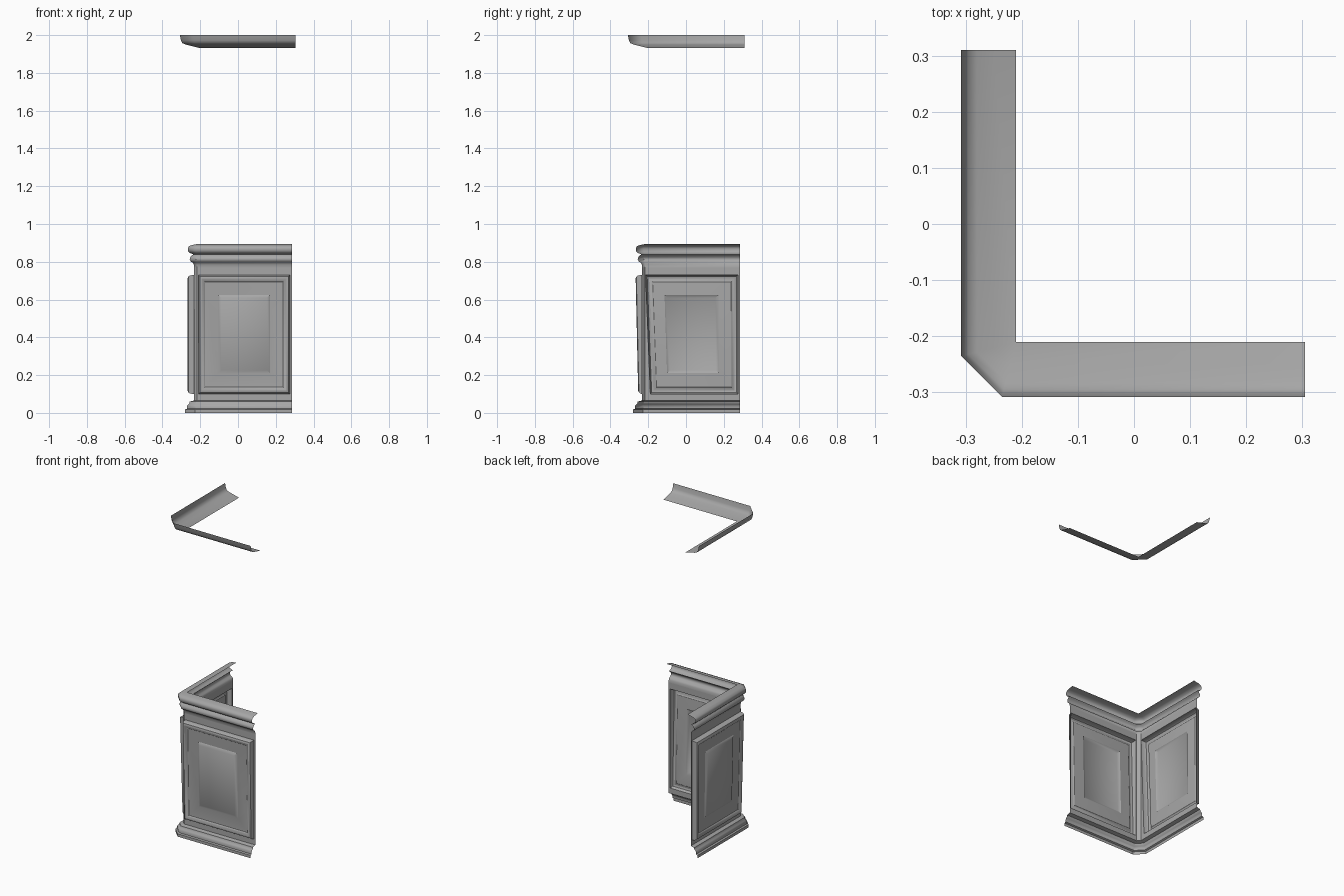
import bpy
import bmesh
from math import radians

cube = bpy.data.objects.get("Cube")
if cube:
    bpy.data.objects.remove(cube, do_unlink=True)

grey = bpy.data.materials.new("warm_grey_paint")
grey.use_nodes = True
colour = (0.39, 0.39, 0.39, 1)
grey.diffuse_color = colour
grey.node_tree.nodes["Principled BSDF"].inputs["Base Color"].default_value = colour

INNER = 0.21      # line where the corner cut closes to a point
CUT = 0.26        # corner cut as a share of the projection
WALL = 0.233      # distance of the wall plane from the centre
LENGTH = 0.285    # free ends of the wall
WALL_LOW, WALL_HIGH = 0.066, 0.77


def corner(r):
    return INNER + CUT * (r - INNER)


def finish(name, bm, angle):
    bmesh.ops.remove_doubles(bm, verts=bm.verts, dist=0.0002)
    mesh = bpy.data.meshes.new(name)
    bm.to_mesh(mesh)
    bm.free()
    mesh.materials.append(grey)
    obj = bpy.data.objects.new(name, mesh)
    bpy.context.collection.objects.link(obj)
    bpy.ops.object.select_all(action='DESELECT')
    obj.select_set(True)
    bpy.context.view_layer.objects.active = obj
    bpy.ops.object.shade_smooth_by_angle(angle=radians(angle))
    return obj


def sweep(name, profile, x_end, y_end, angle=40, spans=(0, 1, 2)):
    """Run a (distance, height) profile round the cut corner as a thin sheet."""
    bm = bmesh.new()
    rows = []
    for r, z in profile:
        c = corner(r)
        path = [(x_end, -r), (-c, -r), (-r, -c), (-r, y_end)]
        rows.append([bm.verts.new((x, y, z)) for x, y in path])
    for low, high in zip(rows, rows[1:]):
        for j in spans:
            bm.faces.new((low[j], high[j], high[j + 1], low[j + 1]))
    return finish(name, bm, angle)


def panel(name, frame, field, side=False, lean=0.0, skew=0.0):
    """Wall face with a raised frame, sunk field and raised centre."""
    u0, u1, z0, z1 = frame

    def inset(rect, a):
        return rect[0] + a, rect[1] - a, rect[2] + a, rect[3] - a

    rings = [((-corner(WALL), LENGTH, WALL_LOW, WALL_HIGH), 0), (frame, 0)]
    for a, d in [(0.002, 0.02), (0.008, 0.03), (0.018, 0.034),
                 (0.028, 0.031), (0.036, 0.024)]:
        rings.append((inset(frame, a), d))
    rings += [(field, 0.02), (inset(field, 0.016), 0.03)]

    bm = bmesh.new()
    loops = []
    for n, ((a, b, low, high), d) in enumerate(rings):
        loop = []
        for u, z in [(a, low), (b, low), (b, high), (a, high)]:
            t = (z1 - z) / (z1 - z0)
            s = (u1 - u) / (u1 - u0)
            depth = d
            if n:
                u += skew * t * s
            if d:
                depth -= lean * t
            r = WALL + depth
            loop.append(bm.verts.new((-r, u, z) if side else (u, -r, z)))
        loops.append(loop)
    for outer, inner in zip(loops, loops[1:]):
        for i in range(4):
            j = (i + 1) % 4
            bm.faces.new((outer[i], outer[j], inner[j], inner[i]))
    bm.faces.new(loops[-1])
    if side:
        bmesh.ops.reverse_faces(bm, faces=bm.faces)
    return finish(name, bm, 35)


# Stepped skirting at the floor
sweep("base_moulding",
      [(0.28, 0), (0.28, 0.018), (0.27, 0.022), (0.27, 0.036), (0.264, 0.045),
       (0.258, 0.05), (0.256, 0.06), (0.24, 0.064), (WALL, WALL_LOW)],
      LENGTH, LENGTH)

# Narrow upright strip across the wall corner
sweep("corner_strip", [(WALL, WALL_LOW), (WALL, WALL_HIGH)], LENGTH, LENGTH, spans=(1,))

# Panelled wall faces
panel("front_panel", (-0.21, 0.275, 0.1, 0.73), (-0.105, 0.17, 0.21, 0.625), lean=0.014)
panel("side_panel", (-0.214, 0.275, 0.1, 0.73), (-0.117, 0.17, 0.21, 0.625),
      side=True, skew=0.025)

# Cove, bead and rounded cap along the top of the wall
sweep("top_rail",
      [(WALL, WALL_HIGH), (0.234, 0.785), (0.24, 0.796), (0.251, 0.802),
       (0.256, 0.812), (0.254, 0.822), (0.246, 0.832), (0.236, 0.839),
       (0.246, 0.843), (0.258, 0.848), (0.265, 0.858), (0.266, 0.872),
       (0.26, 0.882), (0.243, 0.889), (INNER, 0.895)],
      LENGTH, LENGTH)

# Separate ceiling crown
sweep("crown_moulding",
      [(INNER, 1.933), (0.25, 1.943), (0.28, 1.951), (0.295, 1.958),
       (0.302, 1.972), (0.308, 2.0)],
      0.305, 0.31, angle=50)
